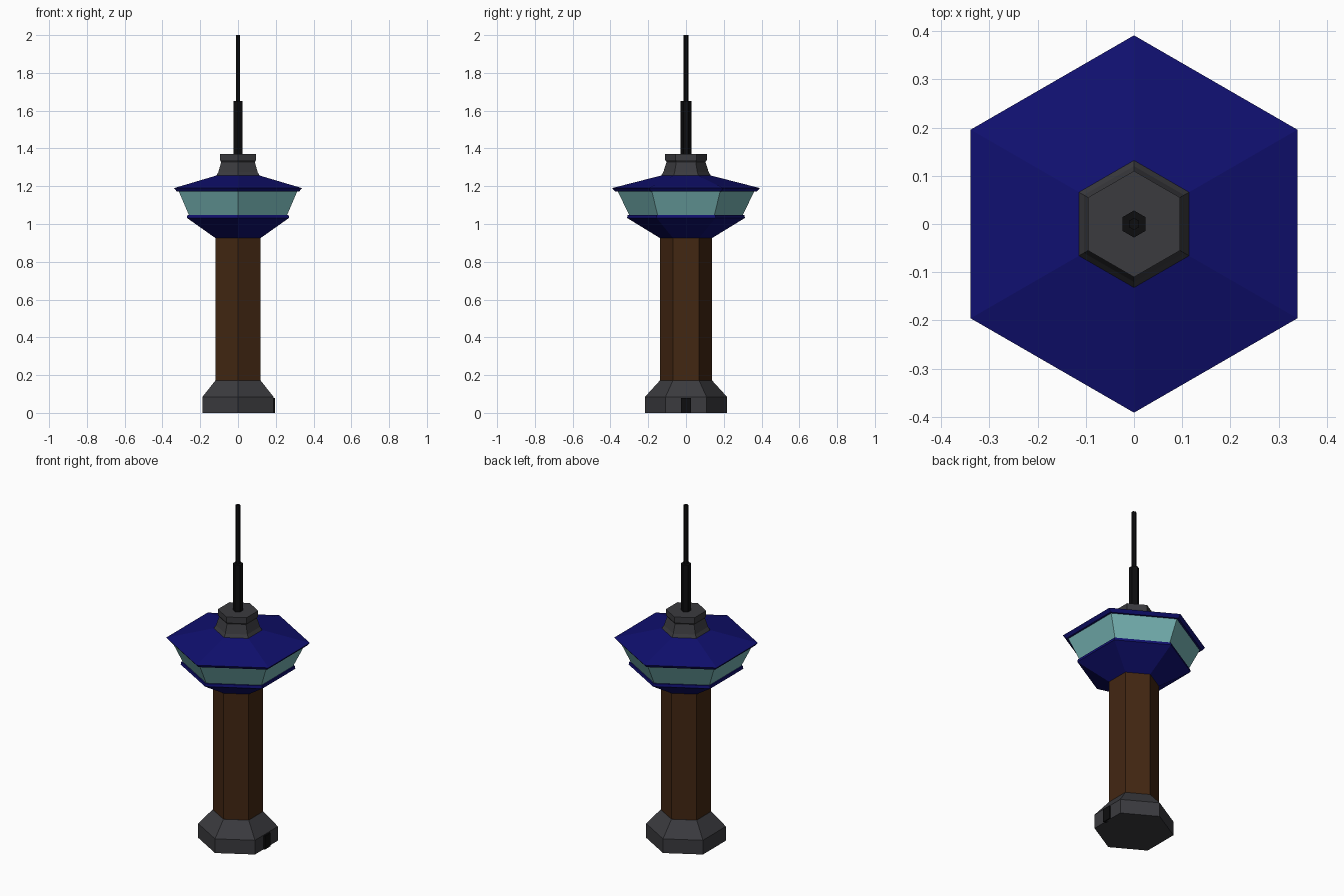
import bpy, bmesh, math

if "Cube" in bpy.data.objects:
    bpy.data.objects.remove(bpy.data.objects["Cube"])


def material(name, rgb):
    m = bpy.data.materials.new(name)
    m.diffuse_color = (*rgb, 1)
    m.use_nodes = True
    m.node_tree.nodes["Principled BSDF"].inputs["Base Color"].default_value = m.diffuse_color
    return m


GREY = material("dark grey", (0.043, 0.043, 0.049))
BROWN = material("brown", (0.055, 0.020, 0.006))
NAVY = material("navy blue", (0.005, 0.005, 0.16))
GLASS = material("teal glass", (0.18, 0.45, 0.45))
BLACK = material("black", (0.004, 0.004, 0.0045))


def finish(name, bm, mat):
    bmesh.ops.recalc_face_normals(bm, faces=bm.faces)
    mesh = bpy.data.meshes.new(name)
    bm.to_mesh(mesh)
    bm.free()
    mesh.materials.append(mat)
    ob = bpy.data.objects.new(name, mesh)
    bpy.context.collection.objects.link(ob)
    return ob


def hex_part(name, profile, mat):
    """Six-sided turned solid from (corner radius, height) pairs, corners on the y axis."""
    bm = bmesh.new()
    rings = []
    for r, z in profile:
        angles = [math.radians(30 + 60 * i) for i in range(6)]
        rings.append([bm.verts.new((r * math.cos(a), r * math.sin(a), z)) for a in angles])
    for lo, hi in zip(rings, rings[1:]):
        for i in range(6):
            j = (i + 1) % 6
            bm.faces.new((lo[i], lo[j], hi[j], hi[i]))
    bm.faces.new(rings[0][::-1])
    bm.faces.new(rings[-1])
    return finish(name, bm, mat)


# Foot and shaft
hex_part("base", [(0.217, 0), (0.217, 0.085), (0.138, 0.172)], GREY)
hex_part("shaft", [(0.137, 0.17), (0.137, 0.93)], BROWN)

# Observation deck: bowl, window band, roof
hex_part("deck_bowl", [(0.137, 0.925), (0.312, 1.032), (0.309, 1.048)], NAVY)
hex_part("window_band", [(0.300, 1.047), (0.362, 1.173)], GLASS)
hex_part("deck_roof", [(0.374, 1.172), (0.391, 1.190), (0.130, 1.257)], NAVY)

# Roof turret and antenna
hex_part("roof_turret", [(0.134, 1.253), (0.120, 1.275), (0.103, 1.328),
                         (0.110, 1.338), (0.110, 1.371)], GREY)
hex_part("lower_mast", [(0.028, 1.37), (0.028, 1.65)], BLACK)
hex_part("upper_mast", [(0.0125, 1.649), (0.0125, 2.0)], BLACK)

# Door on the right side
bm = bmesh.new()
bmesh.ops.create_cube(bm, size=1)
for v in bm.verts:
    v.co = (0.186 + v.co.x * 0.02, v.co.y * 0.052, 0.040 + v.co.z * 0.080)
finish("door", bm, BLACK)
